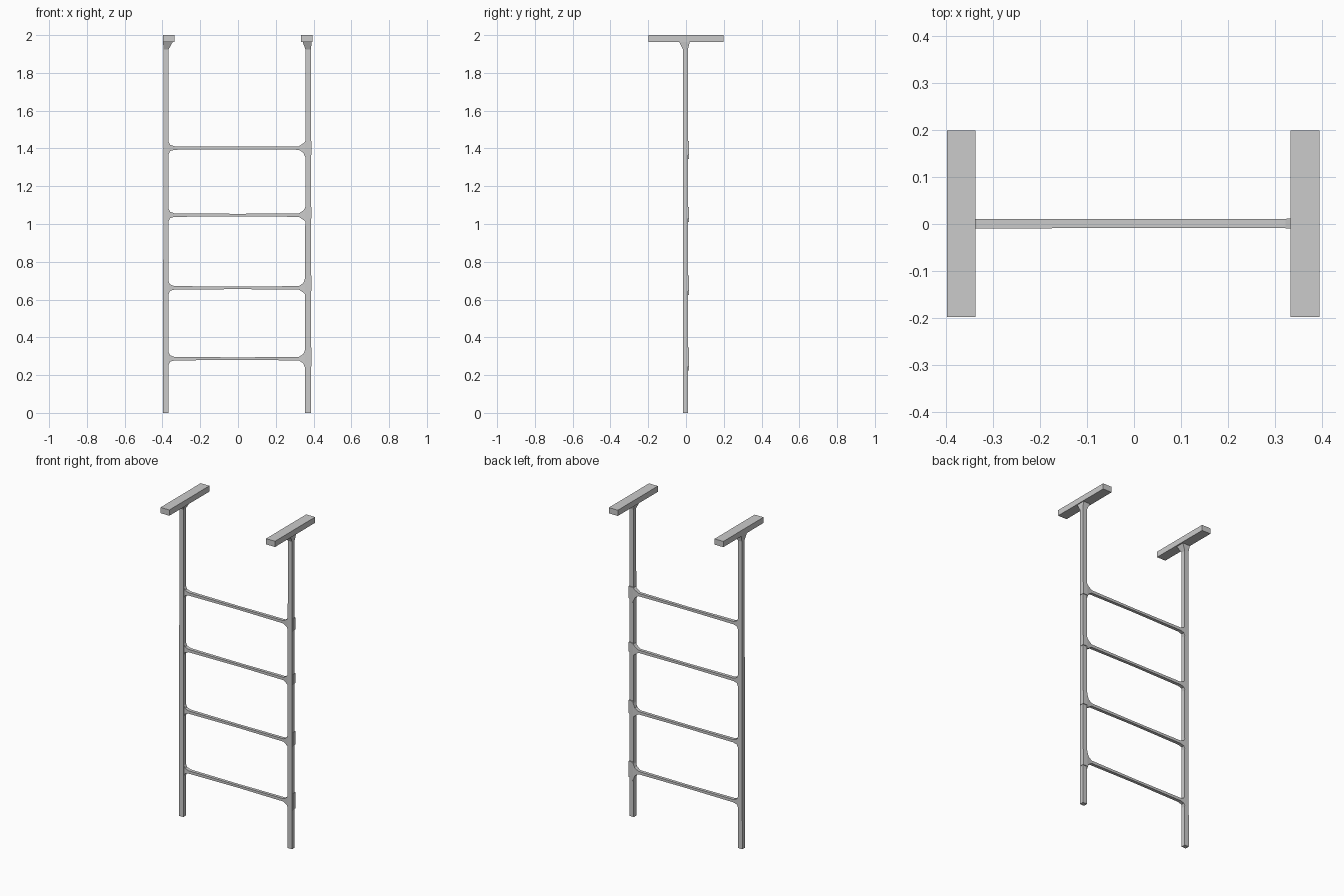
import bpy, bmesh

if "Cube" in bpy.data.objects:
    bpy.data.objects.remove(bpy.data.objects["Cube"])

def loft(name, rings):
    """Closed solid through four-cornered rings."""
    bm = bmesh.new()
    loops = [[bm.verts.new(p) for p in r] for r in rings]
    for a, b in zip(loops, loops[1:]):
        for i in range(4):
            j = (i + 1) % 4
            bm.faces.new((a[i], a[j], b[j], b[i]))
    bm.faces.new(loops[0])
    bm.faces.new(loops[-1])
    bmesh.ops.recalc_face_normals(bm, faces=bm.faces)
    me = bpy.data.meshes.new(name)
    bm.to_mesh(me)
    bm.free()
    ob = bpy.data.objects.new(name, me)
    bpy.context.collection.objects.link(ob)
    return ob

def ring_z(z, x0, x1, y0, y1):
    return [(x0, y0, z), (x1, y0, z), (x1, y1, z), (x0, y1, z)]

def ring_x(x, y0, y1, z0, z1):
    return [(x, y0, z0), (x, y1, z0), (x, y1, z1), (x, y0, z1)]

# Side rails, flared under the top bars
loft("left_rail", [ring_z(0, -.397, -.367, -.017, .010),
                   ring_z(1.925, -.394, -.367, -.017, .010),
                   ring_z(1.965, -.397, -.345, -.037, .020)])
loft("right_rail", [ring_z(0, .355, .386, -.017, .010),
                    ring_z(1.925, .357, .386, -.017, .010),
                    ring_z(1.965, .342, .390, -.037, .020)])

# Top bars running front to back
for name, x0, x1 in (("left_top_bar", -.398, -.337), ("right_top_bar", .333, .395)):
    loft(name, [ring_z(1.964, x0, x1, -.198, .199), ring_z(2, x0, x1, -.198, .199)])

# Rungs with small left flares and larger right gussets wrapping the rail
rungs = [(.287, .345, .225), (.662, .727, .625), (1.047, 1.090, 1.010), (1.402, 1.440, 1.345)]
for i, (z, top, low) in enumerate(rungs, 1):
    loft(f"rung_{i}", [ring_x(-.370, -.012, .011, z - .040, z + .040),
                       ring_x(-.360, -.011, .011, z - .016, z + .018),
                       ring_x(-.335, -.010, .011, z - .009, z + .009),
                       ring_x(0, -.008, .011, z - .007, z + .007),
                       ring_x(.322, -.009, .011, z - .009, z + .009),
                       ring_x(.346, -.011, .013, z - .025, z + .025),
                       ring_x(.360, -.012, .015, low, top)])
    # Bracket plate on the back of the right rail
    loft(f"rung_bracket_{i}", [ring_x(.356, -.012, .015, low + .02, top),
                               ring_x(.388, -.012, .015, low + .02, top)])
